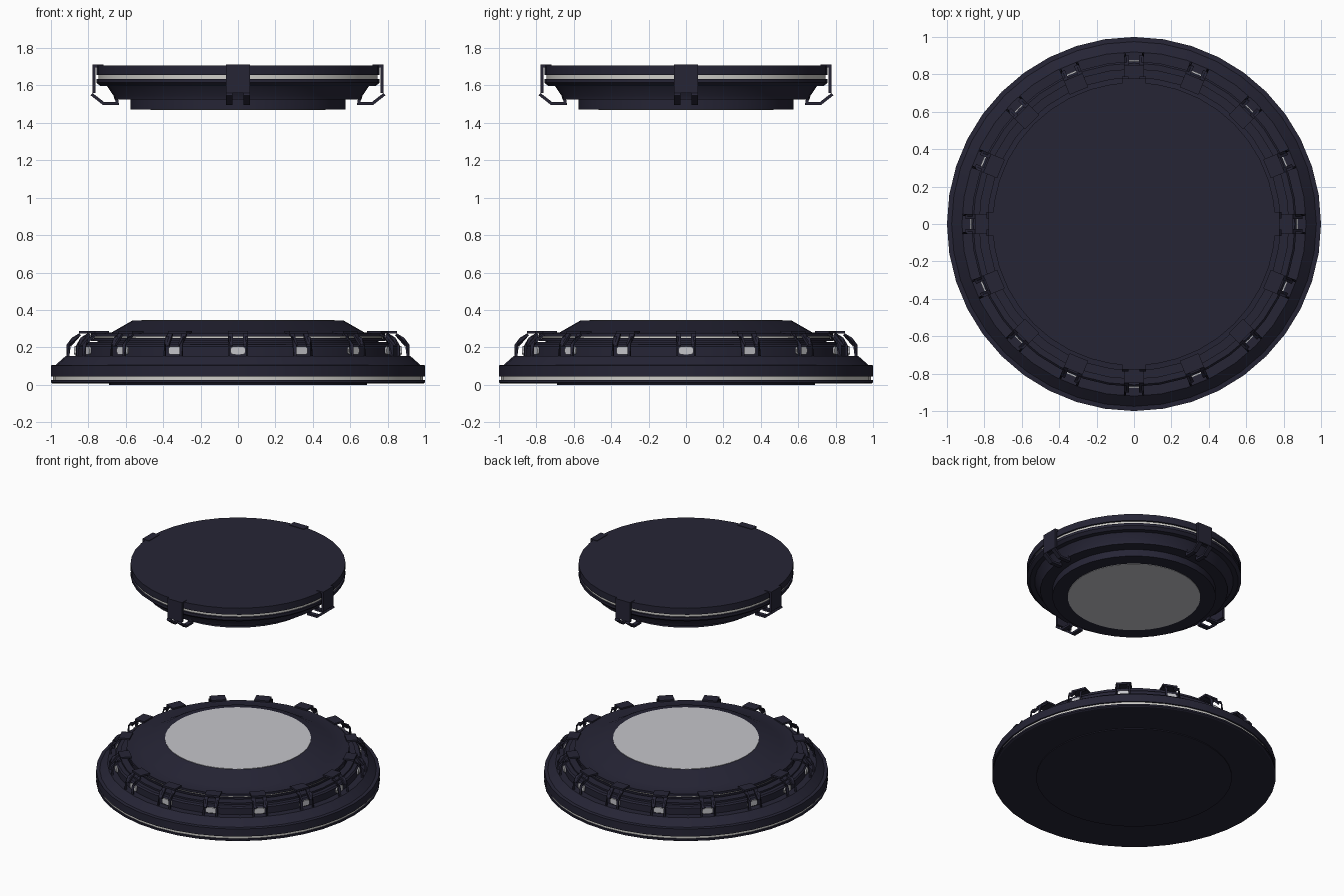
import bpy, bmesh, math
from mathutils import Matrix

cube = bpy.data.objects.get("Cube")
if cube:
    bpy.data.objects.remove(cube, do_unlink=True)

SIDES = 40


def material(name, rgb):
    m = bpy.data.materials.new(name)
    m.use_nodes = True
    m.diffuse_color = (*rgb, 1)
    m.node_tree.nodes["Principled BSDF"].inputs["Base Color"].default_value = (*rgb, 1)
    return m


DARK = material("dark navy metal", (0.019, 0.018, 0.036))
GLOW = material("pale light panel", (0.56, 0.56, 0.59))
TRIM = material("light trim", (0.62, 0.61, 0.58))


def add_object(name, bm, mat, smooth=False):
    bmesh.ops.recalc_face_normals(bm, faces=bm.faces)
    mesh = bpy.data.meshes.new(name)
    bm.to_mesh(mesh)
    bm.free()
    mesh.materials.append(mat)
    ob = bpy.data.objects.new(name, mesh)
    bpy.context.collection.objects.link(ob)
    if smooth:
        bpy.ops.object.select_all(action="DESELECT")
        ob.select_set(True)
        bpy.context.view_layer.objects.active = ob
        bpy.ops.object.shade_smooth_by_angle(angle=math.radians(30))
    return ob


def lathe(name, profile, mat):
    """Closed solid of revolution from (radius, height) points."""
    bm = bmesh.new()
    rings = []
    for r, z in profile:
        rings.append([bm.verts.new((r * math.cos(a), r * math.sin(a), z))
                      for a in (2 * math.pi * i / SIDES for i in range(SIDES))])
    for low, high in zip(rings, rings[1:]):
        for i in range(SIDES):
            j = (i + 1) % SIDES
            bm.faces.new((low[i], low[j], high[j], high[i]))
    bm.faces.new(rings[0])
    bm.faces.new(rings[-1])
    return add_object(name, bm, mat, smooth=True)


def disc(name, radius, bottom, top, mat):
    return lathe(name, [(radius, bottom), (radius, top)], mat)


def ribbon(bm, path, y0, y1):
    """Strip of quads along a path in the radius-height plane."""
    pairs = [(bm.verts.new((r, y0, z)), bm.verts.new((r, y1, z))) for r, z in path]
    for (a, b), (c, d) in zip(pairs, pairs[1:]):
        bm.faces.new((a, b, d, c))


def strap_solid(strips, thickness):
    bm = bmesh.new()
    for path, y0, y1 in strips:
        ribbon(bm, path, y0, y1)
    bmesh.ops.remove_doubles(bm, verts=bm.verts, dist=0.0001)
    bmesh.ops.recalc_face_normals(bm, faces=bm.faces)
    bmesh.ops.solidify(bm, geom=bm.faces[:], thickness=thickness)
    return bm


def ring_of(first, count):
    """Repeat a part around the vertical axis."""
    for k in range(1, count):
        copy = first.copy()
        copy.name = f"{first.name}_{k + 1}"
        copy.rotation_euler.z = 2 * math.pi * k / count
        bpy.context.collection.objects.link(copy)


# Base pad: wide foot with a trim groove, lamp tier and raised cap
lathe("base_foot", [(0.69, 0), (0.69, 0.006), (0.99, 0.006), (1, 0.012), (1, 0.025),
                    (0.98, 0.025), (0.98, 0.045), (1, 0.045), (1, 0.104),
                    (0.975, 0.106), (0.92, 0.155), (0.80, 0.155)], DARK)
disc("base_trim_band", 0.99, 0.026, 0.044, TRIM)
lathe("lamp_tier", [(0.87, 0.15), (0.87, 0.205), (0.86, 0.215), (0.83, 0.215),
                    (0.83, 0.228), (0.74, 0.228)], DARK)
lathe("base_cap", [(0.75, 0.22), (0.75, 0.235), (0.785, 0.235), (0.785, 0.248),
                   (0.77, 0.248), (0.77, 0.258), (0.785, 0.258), (0.785, 0.276),
                   (0.675, 0.28), (0.565, 0.343)], DARK)
disc("base_cap_trim", 0.776, 0.249, 0.257, TRIM)
disc("base_light_panel", 0.515, 0.338, 0.346, GLOW)

# Sixteen forked brackets over the lamp tier
edge, slot, lamp_gap = 0.054, 0.027, 0.042
strips = [([(0.77, 0.274), (0.85, 0.274)], -edge, edge)]
bracket_bm = strap_solid(strips, 0.014)
for side in (-1, 1):
    fork = strap_solid([([(0.85, 0.274), (0.902, 0.215)], side * slot, side * edge),
                        ([(0.902, 0.215), (0.902, 0.15)], side * lamp_gap, side * edge)],
                       0.014)
    temp = bpy.data.meshes.new("fork")
    fork.to_mesh(temp)
    fork.free()
    bracket_bm.from_mesh(temp)
    bpy.data.meshes.remove(temp)
ring_of(add_object("base_bracket", bracket_bm, DARK), 16)

# Rounded lamp behind each bracket
bm = bmesh.new()
bmesh.ops.create_cube(bm, size=1, matrix=Matrix.Translation((0.867, 0, 0.183))
                      @ Matrix.Diagonal((0.02, 0.08, 0.042, 1)))
corners = [e for e in bm.edges
           if abs(e.verts[0].co.x - e.verts[1].co.x) > 0.01]
bmesh.ops.bevel(bm, geom=corners, offset=0.014, segments=3, profile=0.5, affect="EDGES")
ring_of(add_object("base_lamp", bm, GLOW), 16)

# Upper pad: floating disc with trim groove and stepped underside
lathe("upper_pad", [(0.575, 1.472), (0.575, 1.525), (0.66, 1.525), (0.665, 1.545),
                    (0.70, 1.596), (0.735, 1.596), (0.757, 1.615), (0.757, 1.635),
                    (0.735, 1.635), (0.735, 1.657), (0.757, 1.657),
                    (0.757, 1.708)], DARK)
disc("upper_trim_band", 0.745, 1.636, 1.656, TRIM)
disc("upper_light_panel", 0.468, 1.469, 1.476, GLOW)

# Four clamps: full-width top and side, forked hook below
half = 0.063
clamp_bm = strap_solid([([(0.72, 1.712), (0.778, 1.712), (0.778, 1.56)], -half, half)], 0.016)
for side in (-1, 1):
    hook = strap_solid([([(0.778, 1.56), (0.718, 1.513), (0.655, 1.513), (0.66, 1.54)],
                         side * 0.03, side * half)], 0.016)
    temp = bpy.data.meshes.new("hook")
    hook.to_mesh(temp)
    hook.free()
    clamp_bm.from_mesh(temp)
    bpy.data.meshes.remove(temp)
ring_of(add_object("upper_clamp", clamp_bm, DARK), 4)
